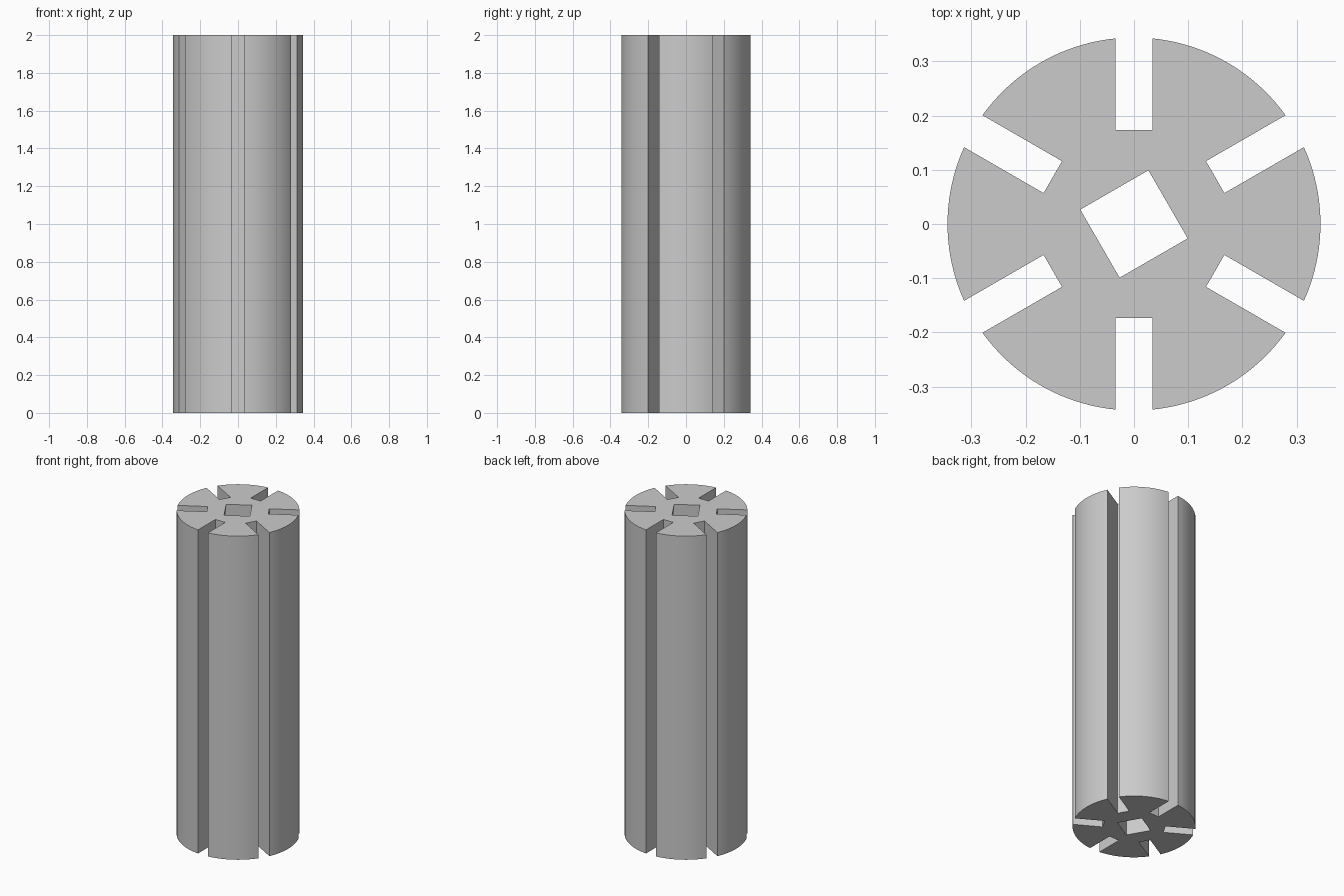
import bpy, bmesh, math
from mathutils import Vector, Matrix

cube = bpy.data.objects.get("Cube")
if cube:
    bpy.data.objects.remove(cube, do_unlink=True)

HEIGHT = 2.0
RADIUS = 0.344
SLOT_HALF = 0.034
SLOT_FLOOR = 0.173
BORE_HALF = 0.0725
ARC_STEPS = 20

grey = bpy.data.materials.new("plain_grey")
grey.use_nodes = True
grey.diffuse_color = (0.6, 0.6, 0.6, 1)
grey.node_tree.nodes["Principled BSDF"].inputs["Base Color"].default_value = (0.6, 0.6, 0.6, 1)


def turn(points, degrees):
    rot = Matrix.Rotation(math.radians(degrees), 2)
    return [rot @ Vector(p) for p in points]


# One slot plus the arc up to the next slot, repeated six times
edge_angle = math.asin(SLOT_HALF / RADIUS)
span = math.radians(60) - 2 * edge_angle
segment = [(SLOT_FLOOR, -SLOT_HALF), (SLOT_FLOOR, SLOT_HALF)]
for i in range(ARC_STEPS + 1):
    a = edge_angle + span * i / ARC_STEPS
    segment.append((RADIUS * math.cos(a), RADIUS * math.sin(a)))
outline = [p for k in range(6) for p in turn(segment, 30 + 60 * k)]

# Square bore, turned to line up with the slots
b = BORE_HALF
bore = turn([(-b, -b), (b, -b), (b, b), (-b, b)], 30)

# Fill the cross-section and extrude it to full height
bm = bmesh.new()
edges = []
for loop in (outline, bore):
    verts = [bm.verts.new((p.x, p.y, 0)) for p in loop]
    edges += [bm.edges.new((v, verts[(i + 1) % len(verts)])) for i, v in enumerate(verts)]
bmesh.ops.triangle_fill(bm, use_beauty=True, edges=edges, normal=(0, 0, 1))
result = bmesh.ops.extrude_face_region(bm, geom=bm.faces[:], use_keep_orig=True)
top = [g for g in result["geom"] if isinstance(g, bmesh.types.BMVert)]
bmesh.ops.translate(bm, verts=top, vec=(0, 0, HEIGHT))
bmesh.ops.recalc_face_normals(bm, faces=bm.faces[:])

mesh = bpy.data.meshes.new("slotted_rod")
bm.to_mesh(mesh)
bm.free()
mesh.materials.append(grey)
rod = bpy.data.objects.new("slotted_rod", mesh)
bpy.context.collection.objects.link(rod)

# Smooth the round walls, keep slot edges crisp
bpy.ops.object.select_all(action='DESELECT')
rod.select_set(True)
bpy.context.view_layer.objects.active = rod
bpy.ops.object.shade_smooth_by_angle(angle=math.radians(30))
